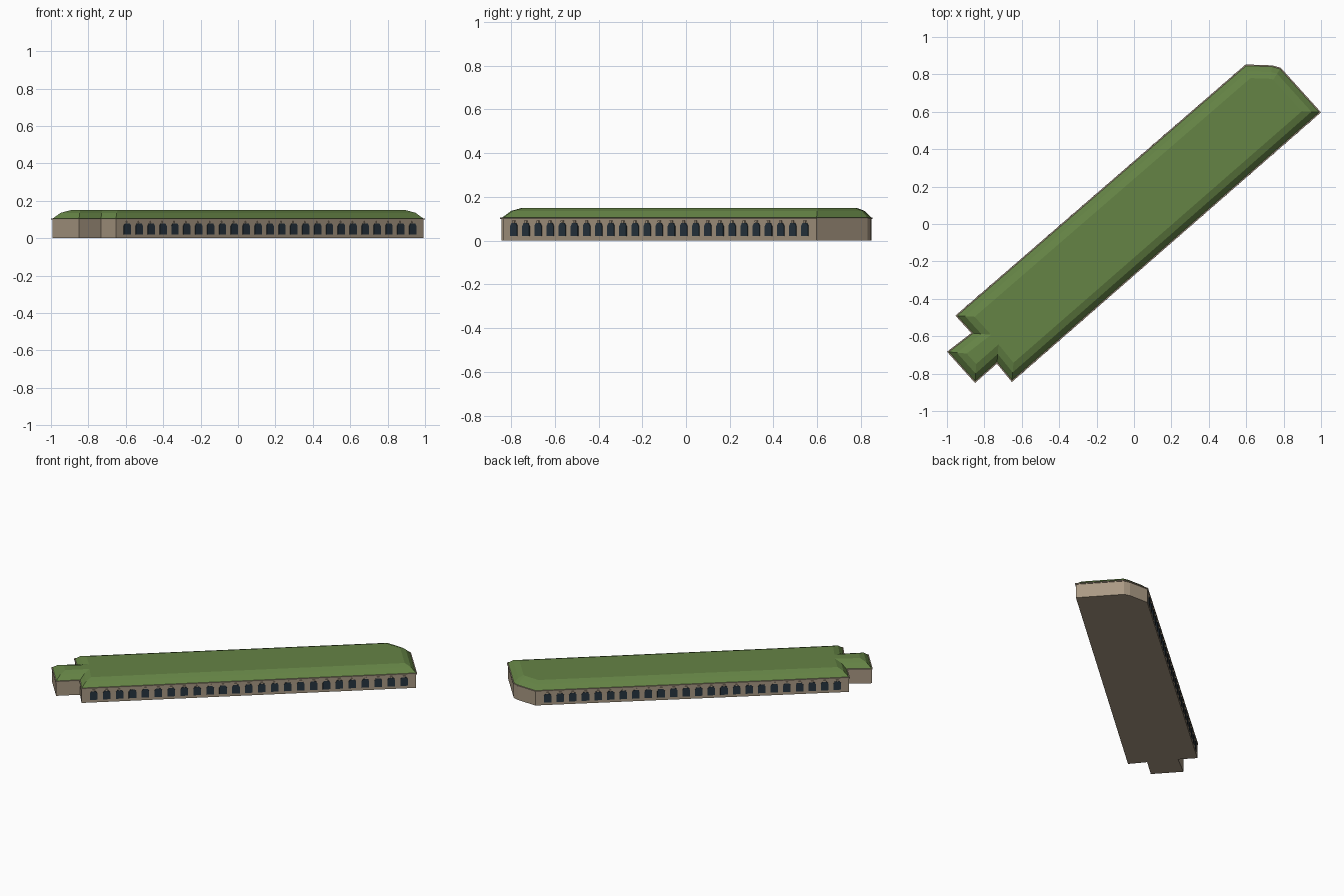
import bpy, bmesh, math
from mathutils import Vector

if "Cube" in bpy.data.objects:
    bpy.data.objects.remove(bpy.data.objects["Cube"])

# Outer footprint, counter-clockwise
FOOT = [(1.0, .597), (.785, .835), (.74, .848), (.597, .853), (-.955, -.49),
        (-.87, -.583), (-1.0, -.683), (-.85, -.85), (-.733, -.747), (-.653, -.845)]


def mat(name, rgb):
    m = bpy.data.materials.new(name)
    m.diffuse_color = (*rgb, 1)
    m.use_nodes = True
    m.node_tree.nodes["Principled BSDF"].inputs["Base Color"].default_value = m.diffuse_color
    return m


STONE = mat("stone", (.40, .32, .23))
TRIM = mat("trim", (.32, .26, .19))
GREEN = mat("roof_green", (.13, .23, .06))
GLASS = mat("dark_glass", (.02, .035, .05))


def inset(d):
    """Footprint moved inwards by d with mitred corners."""
    pts = [Vector(p) for p in FOOT]
    out = []
    for i, p in enumerate(pts):
        a = (p - pts[i - 1]).normalized()
        b = (pts[(i + 1) % len(pts)] - p).normalized()
        na, nb = Vector((-a.y, a.x)), Vector((-b.y, b.x))
        out.append(p + (na + nb) * d / (1 + na.dot(nb)))
    return out


def make(name, bm, material):
    bmesh.ops.recalc_face_normals(bm, faces=bm.faces)
    me = bpy.data.meshes.new(name)
    bm.to_mesh(me)
    bm.free()
    me.materials.append(material)
    ob = bpy.data.objects.new(name, me)
    bpy.context.collection.objects.link(ob)
    return ob


def stack(name, levels, material):
    """Closed solid through (inset, height) levels of the footprint."""
    bm = bmesh.new()
    rings = [[bm.verts.new((p.x, p.y, z)) for p in inset(d)] for d, z in levels]
    n = len(FOOT)
    for lo, hi in zip(rings, rings[1:]):
        for i in range(n):
            j = (i + 1) % n
            bm.faces.new((lo[i], lo[j], hi[j], hi[i]))
    bm.faces.new(rings[0][::-1])
    bm.faces.new(rings[-1])
    make(name, bm, material)


def prism(bm, origin, along, out, profile, y0, y1):
    """Extrude a wall-plane profile outwards from y0 to y1."""
    def ring(y):
        return [bm.verts.new(origin + along * s + out * y + Vector((0, 0, z)))
                for s, z in profile]
    a, b = ring(y0), ring(y1)
    bm.faces.new(a[::-1])
    bm.faces.new(b)
    for i in range(len(a)):
        j = (i + 1) % len(a)
        bm.faces.new((a[i], a[j], b[j], b[i]))


def arcade(side, start, end, count):
    """Row of arched windows with keystones along one long wall."""
    start, end = Vector((*start, 0)), Vector((*end, 0))
    along = (end - start).normalized()
    out = Vector((along.y, -along.x, 0))
    w = .0245
    arch = [(-w, .02), (w, .02), (w, .066), (w * .62, .08), (-w * .62, .08), (-w, .066)]
    key = [(-.006, .081), (.006, .081), (.008, .092), (-.008, .092)]
    glass, keys = bmesh.new(), bmesh.new()
    for i in range(count):
        o = start.lerp(end, (i + 1) / (count + 1))
        prism(glass, o, along, out, arch, -.012, -.001)
        prism(keys, o, along, out, key, -.012, .001)
    make(side + "_windows", glass, GLASS)
    make(side + "_keystones", keys, STONE)


# Walls, eave band and two-pitch roof with flat top
stack("walls", [(.005, 0), (.005, .1)], STONE)
stack("eave_band", [(0, .099), (0, .106)], TRIM)
stack("roof", [(.006, .105), (.036, .136), (.072, .15)], GREEN)

# Window rows on the two long sides
arcade("front", FOOT[9], FOOT[0], 25)
arcade("back", FOOT[3], FOOT[4], 24)
